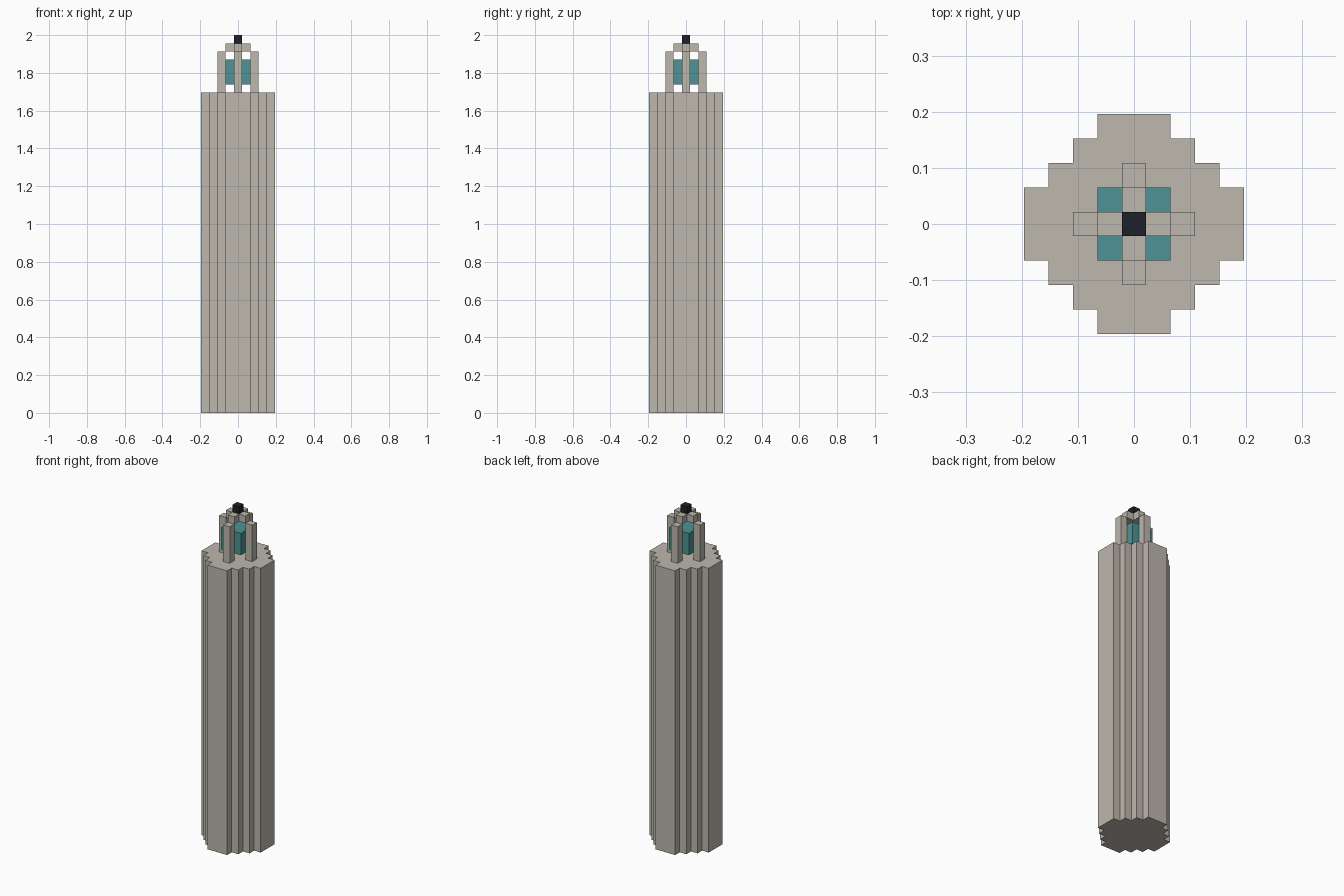
import bpy
import bmesh

U = 2 / 46  # one building block; the tower is 46 blocks tall

cube = bpy.data.objects.get("Cube")
if cube:
    bpy.data.objects.remove(cube, do_unlink=True)


def material(name, rgb):
    mat = bpy.data.materials.new(name)
    mat.use_nodes = True
    color = (*rgb, 1)
    mat.diffuse_color = color
    mat.node_tree.nodes["Principled BSDF"].inputs["Base Color"].default_value = color
    return mat


stone = material("warm_stone", (0.51, 0.48, 0.42))
glass = material("teal_glass", (0.076, 0.287, 0.305))
dark = material("dark_cap", (0.013, 0.014, 0.023))


def prism(name, outline, bottom, top, mat):
    """Extrude an outline, in block units, from bottom to top."""
    bm = bmesh.new()
    base = bm.faces.new([bm.verts.new((x * U, y * U, bottom * U)) for x, y in outline])
    side = bmesh.ops.extrude_face_region(bm, geom=[base])
    verts = [g for g in side["geom"] if isinstance(g, bmesh.types.BMVert)]
    bmesh.ops.translate(bm, verts=verts, vec=(0, 0, (top - bottom) * U))
    bmesh.ops.recalc_face_normals(bm, faces=bm.faces)
    mesh = bpy.data.meshes.new(name)
    bm.to_mesh(mesh)
    bm.free()
    mesh.materials.append(mat)
    obj = bpy.data.objects.new(name, mesh)
    bpy.context.collection.objects.link(obj)
    return obj


def four_fold(points):
    """Repeat one quadrant of an outline around the centre."""
    outline = []
    for _ in range(4):
        outline += points
        points = [(-y, x) for x, y in points]
    return outline


def square(half, cx=0, cy=0):
    return [(cx + x, cy + y) for x, y in four_fold([(half, half)])]


# Stepped tower shaft
steps = [(4.5, 1.5), (3.5, 1.5), (3.5, 2.5), (2.5, 2.5), (2.5, 3.5), (1.5, 3.5), (1.5, 4.5)]
prism("tower_shaft", four_fold(steps), 0, 39, stone)

# Four posts around the lantern
for side, x, y in (("left", 2, 0), ("right", -2, 0), ("front", 0, -2), ("back", 0, 2)):
    prism(side + "_post", square(0.5, x, y), 39, 44, stone)

# Lantern, cross-shaped roof and cap
prism("lantern_glass", square(1.5), 40, 43, glass)
prism("roof_cross", four_fold([(1.5, 0.5), (0.5, 0.5), (0.5, 1.5)]), 44, 45, stone)
prism("roof_cap", square(0.5), 45, 46, dark)
